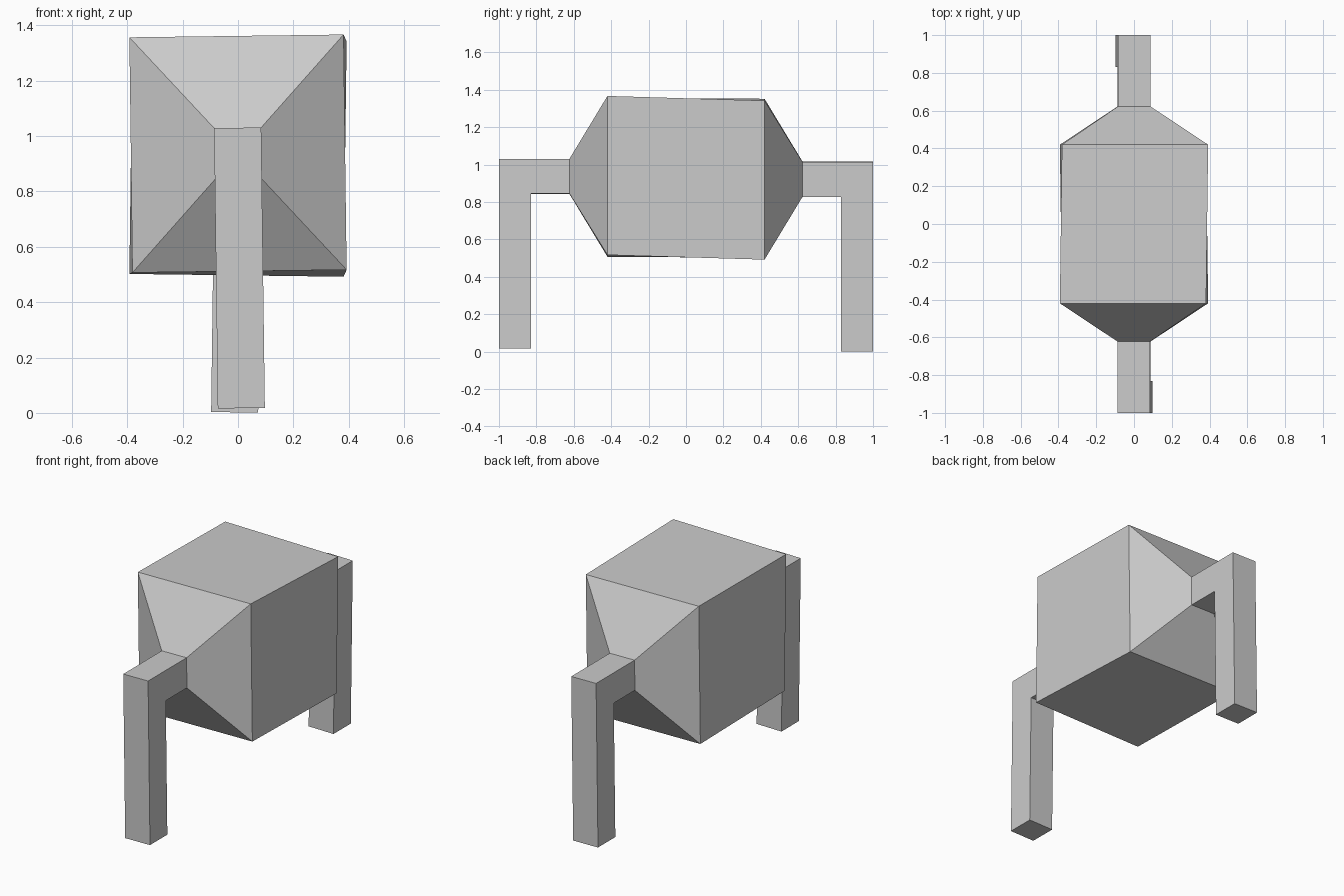
import bpy, bmesh, math

if "Cube" in bpy.data.objects:
    bpy.data.objects.remove(bpy.data.objects["Cube"])

TWIST = 0.013   # each end leans slightly, in opposite directions
CENTRE = {-1: 0.937, 1: 0.922}   # axis height at the front and back ends


def ring(end, half_w, upper, lower):
    """Four corners of a section; upper and lower are (|y|, z offset from axis)."""
    a = -end * TWIST
    pts = []
    for sx, (y, z) in ((-1, upper), (1, upper), (1, lower), (-1, lower)):
        x = sx * half_w
        pts.append((x * math.cos(a) - z * math.sin(a), end * y,
                    CENTRE[end] + x * math.sin(a) + z * math.cos(a)))
    return pts


def loft(name, rings, cap_start=False):
    bm = bmesh.new()
    loops = [[bm.verts.new(p) for p in r] for r in rings]
    for r0, r1 in zip(loops, loops[1:]):
        for i in range(4):
            j = (i + 1) % 4
            bm.faces.new((r0[i], r0[j], r1[j], r1[i]))
    if cap_start:
        bm.faces.new(loops[0])
    bmesh.ops.recalc_face_normals(bm, faces=bm.faces)
    mesh = bpy.data.meshes.new(name)
    bm.to_mesh(mesh)
    bm.free()
    obj = bpy.data.objects.new(name, mesh)
    bpy.context.collection.objects.link(obj)
    return obj


def neck_ring(end):
    return ring(end, 0.085, (0.623, 0.093), (0.623, -0.093))


def body_ring(end):
    return ring(end, 0.387, (0.42, 0.425), (0.42, -0.425))


# Box body with a tapered funnel at each end, open where the legs join
loft("body", [neck_ring(-1), body_ring(-1), body_ring(1), neck_ring(1)])

# Bent legs: foot, mitred elbow, then the neck joining the body
for name, end in (("front_leg", -1), ("back_leg", 1)):
    foot = ring(end, 0.085, (1.0, -0.92), (0.83, -0.92))
    elbow = ring(end, 0.085, (1.0, 0.093), (0.83, -0.093))
    leg = loft(name, [foot, elbow, neck_ring(end)], cap_start=True)
    # Open shell: make sure the foot faces downward
    foot_face = min(leg.data.polygons, key=lambda p: p.center.z)
    if foot_face.normal.z > 0:
        leg.data.flip_normals()

# The open body shell should face outward
body = bpy.data.objects["body"]
top_face = max(body.data.polygons, key=lambda p: p.center.z)
if top_face.normal.z < 0:
    body.data.flip_normals()
